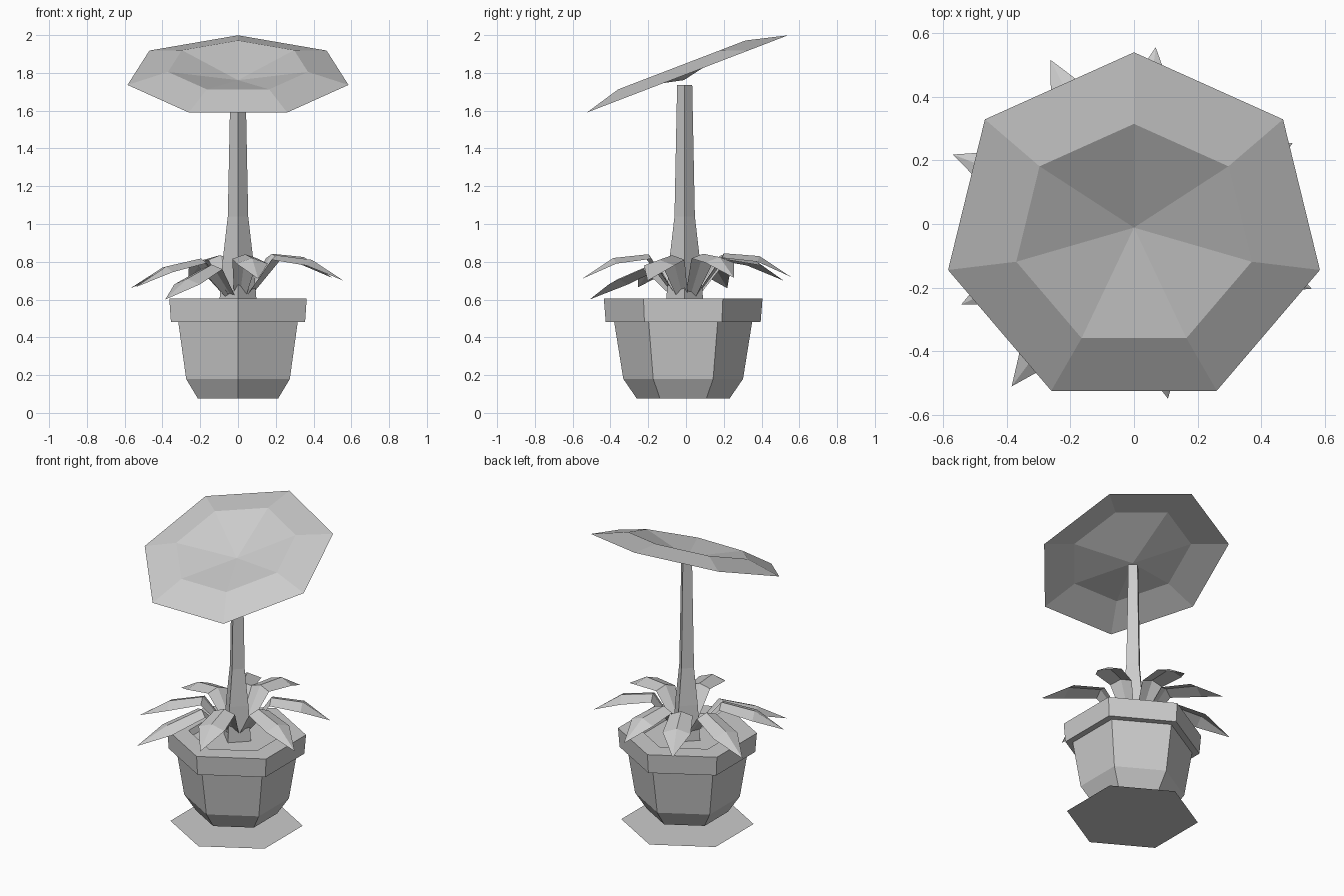
import bpy
from math import sin, cos, radians, tau
from mathutils import Matrix, Vector

cube = bpy.data.objects.get("Cube")
if cube:
    bpy.data.objects.remove(cube)

GREY = (0.6, 0.6, 0.6, 1)
grey = bpy.data.materials.new("plain grey")
grey.use_nodes = True
grey.diffuse_color = GREY
for node in grey.node_tree.nodes:
    if node.type == 'BSDF_PRINCIPLED':
        node.inputs["Base Color"].default_value = GREY


def make(name, verts, faces, matrix=Matrix()):
    mesh = bpy.data.meshes.new(name)
    mesh.from_pydata([matrix @ Vector(v) for v in verts], [], faces)
    mesh.materials.append(grey)
    obj = bpy.data.objects.new(name, mesh)
    bpy.context.collection.objects.link(obj)
    return obj


def turned(name, profile, sides, start, matrix, cap_start=False, cap_end=True):
    """Faceted form from (radius, height) rings."""
    verts, faces = [], []
    for r, z in profile:
        for k in range(sides):
            a = radians(start) + tau * k / sides
            verts.append((r * cos(a), r * sin(a), z))
    for i in range(len(profile) - 1):
        for k in range(sides):
            a, b = i * sides + k, i * sides + (k + 1) % sides
            faces.append((a, b, b + sides, a + sides))
    if cap_start:
        faces.append(tuple(reversed(range(sides))))
    if cap_end:
        last = (len(profile) - 1) * sides
        faces.append(tuple(range(last, last + sides)))
    return make(name, verts, faces, matrix)


centre = Matrix.Translation((0, -0.015, 0))

# Ground plate, pot with rim and soil
turned("ground_plate", [(0.40, 0)], 6, -90, centre)
turned("pot", [(0.245, 0.075), (0.317, 0.18), (0.365, 0.48), (0.41, 0.48),
               (0.42, 0.605), (0.29, 0.605), (0.27, 0.57)],
       6, -90, centre, cap_start=True)

# Four-sided stem, flared at the foot
turned("stem", [(0.10, 0.57), (0.082, 0.80), (0.054, 1.04), (0.04, 1.735)],
       4, -90, Matrix.Translation((0, -0.007, 0)))

# Tilted seven-sided crown with a raised ring and a sunken middle
tilt = Matrix.Translation((0, -0.02, 1.784)) @ Matrix.Rotation(radians(21), 4, 'X')
outline = [(r * cos(radians(90) + tau * k / 7), r * sin(radians(90) + tau * k / 7), h)
           for r, h in ((0.6, 0), (0.38, 0.055)) for k in range(7)]
crown_faces = []
for k in range(7):
    n = (k + 1) % 7
    crown_faces += [(k, n, n + 7, k + 7), (k + 7, n + 7, 14)]
make("crown", outline + [(0, 0, -0.024)], crown_faces, tilt)


# Arched leaves, folded along the middle
def leaf(name, angle, reach, tip):
    stations = [(0.03, 0.59, 0.025), (0.36 * reach, 0.5 * tip + 0.485, 0.07),
                (0.70 * reach, tip + 0.11, 0.085)]
    verts = []
    for x, z, half in stations:
        verts += [(x, -half, z - 0.35 * half), (x, 0, z), (x, half, z - 0.35 * half)]
    verts.append((reach, 0, tip))
    faces = [(i, i + 3, i + 4, i + 1) for i in (0, 1, 3, 4)]
    faces += [(6, 9, 7), (7, 9, 8)]
    make(name, verts, faces, Matrix.Rotation(radians(angle), 4, 'Z'))


LEAVES = [(27, 0.56, 0.715), (83, 0.56, 0.72), (117, 0.58, 0.70), (159, 0.61, 0.66),
          (205, 0.60, 0.665), (233, 0.64, 0.60), (281, 0.56, 0.71), (340, 0.595, 0.70)]
for n, (angle, reach, tip) in enumerate(LEAVES, 1):
    leaf(f"leaf_{n}", angle, reach, tip)
